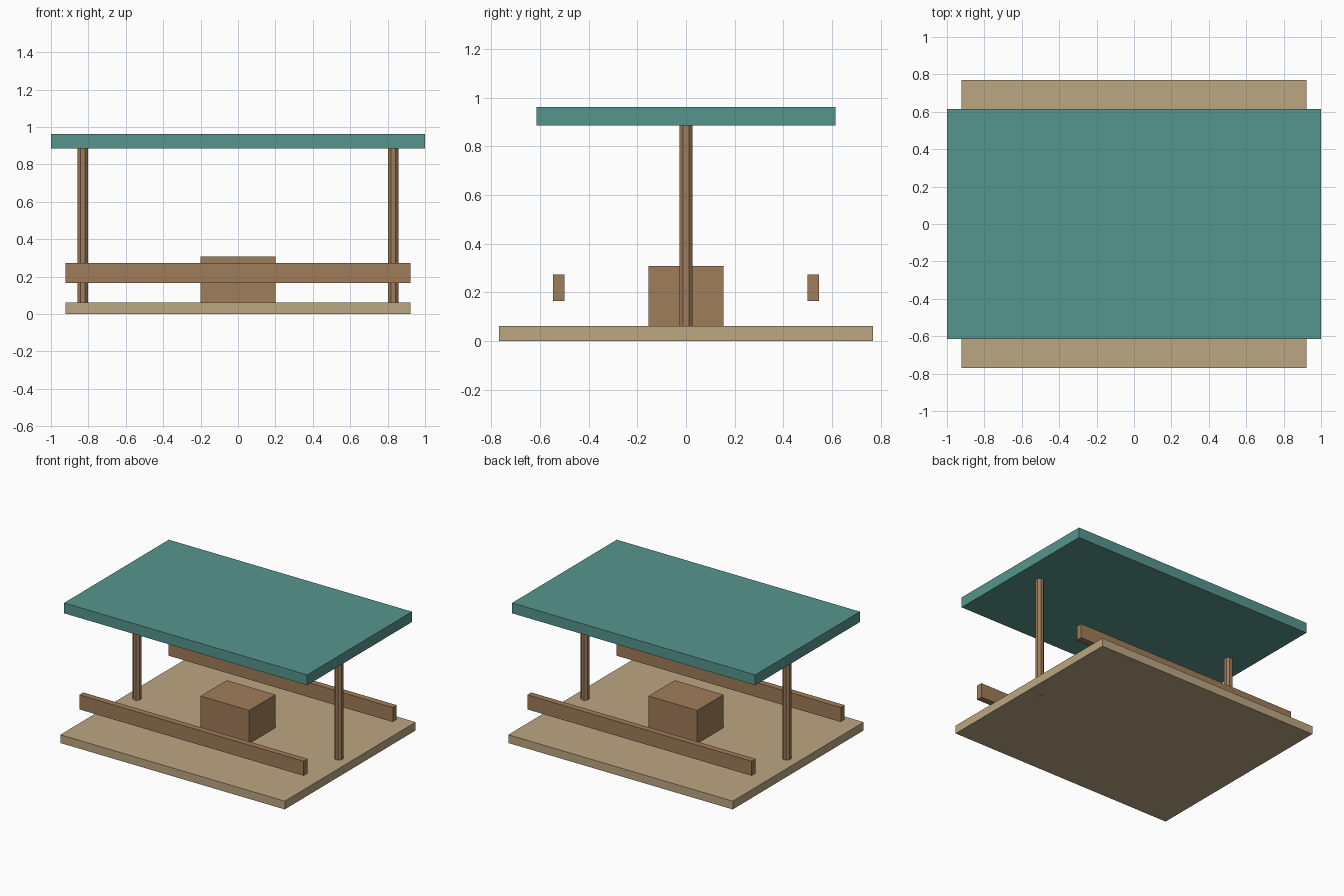
import bpy
from math import pi

if "Cube" in bpy.data.objects:
    bpy.data.objects.remove(bpy.data.objects["Cube"])


def material(name, rgb):
    m = bpy.data.materials.new(name)
    m.diffuse_color = (*rgb, 1)
    m.use_nodes = True
    m.node_tree.nodes["Principled BSDF"].inputs["Base Color"].default_value = m.diffuse_color
    return m


teal = material("teal", (0.095, 0.30, 0.27))
wood = material("wood", (0.35, 0.205, 0.10))
sand = material("sand", (0.50, 0.38, 0.22))


def finish(ob, name, mat):
    ob.name = name
    ob.data.materials.append(mat)
    bpy.ops.object.transform_apply(location=False, rotation=True, scale=True)


def box(name, size, y, z0, mat):
    bpy.ops.mesh.primitive_cube_add(size=1, location=(0, y, z0 + size[2] / 2))
    ob = bpy.context.object
    ob.scale = size
    finish(ob, name, mat)


def post(name, x, z0, z1):
    bpy.ops.mesh.primitive_cylinder_add(
        vertices=8, radius=0.03, depth=z1 - z0,
        location=(x, 0, (z0 + z1) / 2), rotation=(0, 0, pi / 8))
    finish(bpy.context.object, name, wood)


# Floor slab, canopy and central block
box("base", (1.846, 1.538, 0.0615), 0, 0, sand)
box("roof", (2.0, 1.23, 0.077), 0, 0.885, teal)
box("center_block", (0.40, 0.308, 0.246), 0, 0.0615, wood)

# Long side rails, floating above the base
for name, s in (("front_rail", -1), ("back_rail", 1)):
    box(name, (1.846, 0.046, 0.108), s * 0.523, 0.165, wood)

# Eight-sided posts running from the underside up to the roof
for name, s in (("left_post", -1), ("right_post", 1)):
    post(name, s * 0.83, 0, 0.886)
